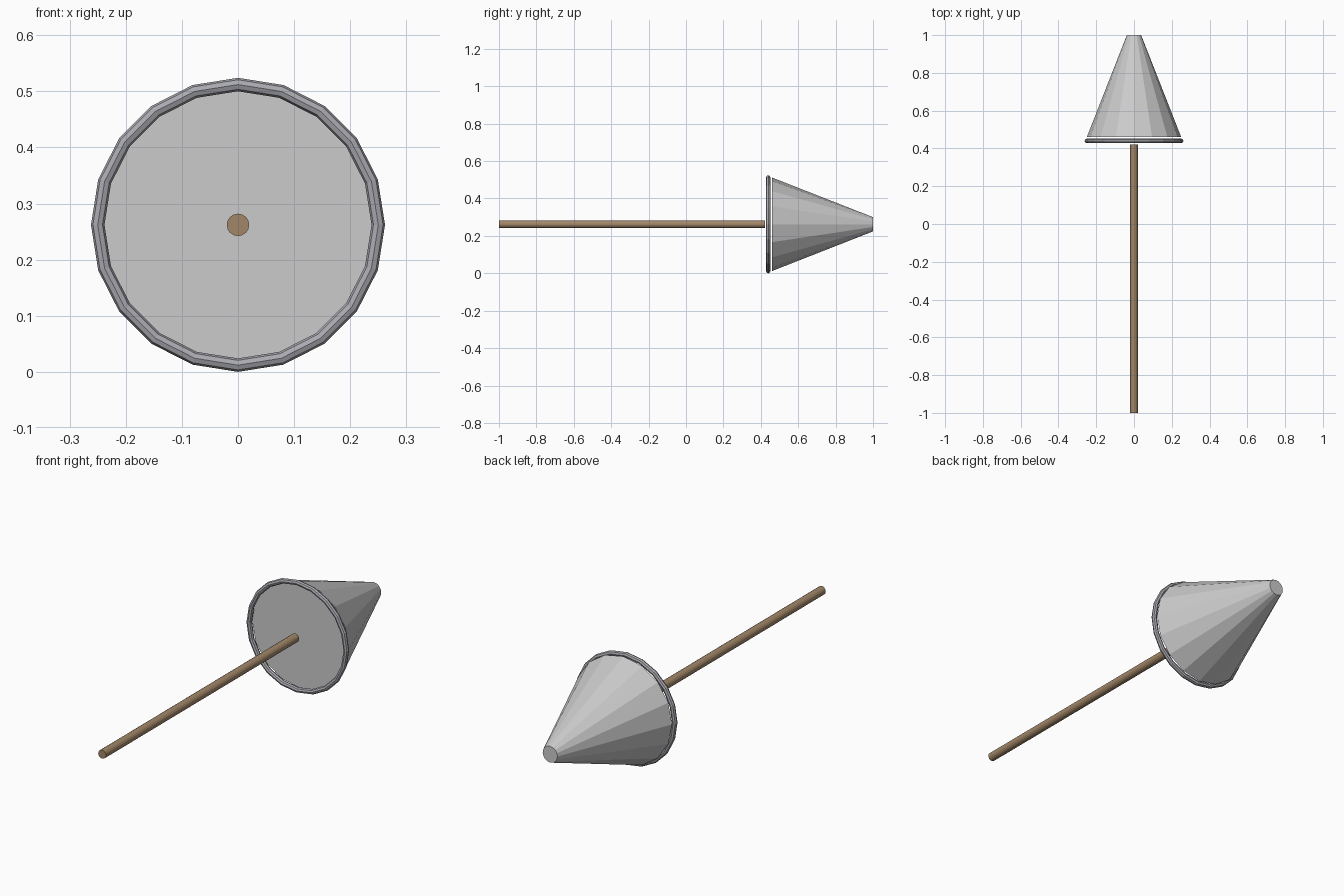
import bpy
from math import radians

if "Cube" in bpy.data.objects:
    bpy.data.objects.remove(bpy.data.objects["Cube"])

Z = 0.262                       # height of the common axis
ALONG_Y = (radians(-90), 0, 0)  # turns local +z to world +y


def paint(obj, name, color):
    mat = bpy.data.materials.new(name)
    mat.diffuse_color = (*color, 1)
    mat.use_nodes = True
    mat.node_tree.nodes["Principled BSDF"].inputs["Base Color"].default_value = mat.diffuse_color
    obj.data.materials.append(mat)


def frustum(name, sides, r_front, r_back, y0, y1):
    bpy.ops.mesh.primitive_cone_add(
        vertices=sides, radius1=r_front, radius2=r_back, depth=y1 - y0,
        location=(0, (y0 + y1) / 2, Z), rotation=ALONG_Y)
    obj = bpy.context.object
    obj.name = name
    return obj


# Long wooden shaft
shaft = frustum("shaft", 16, 0.02, 0.02, -1.0, 0.422)
paint(shaft, "wood", (0.36, 0.24, 0.14))

# Tapered faceted head with a blunt tip
frustum("cone_head", 16, 0.25, 0.038, 0.46, 1.0)

# Ring in front of the cone base
bpy.ops.mesh.primitive_torus_add(
    major_segments=20, minor_segments=8, major_radius=0.25, minor_radius=0.012,
    location=(0, 0.44, Z), rotation=ALONG_Y)
ring = bpy.context.object
ring.name = "rim_ring"
paint(ring, "rim_metal", (0.4, 0.4, 0.44))
